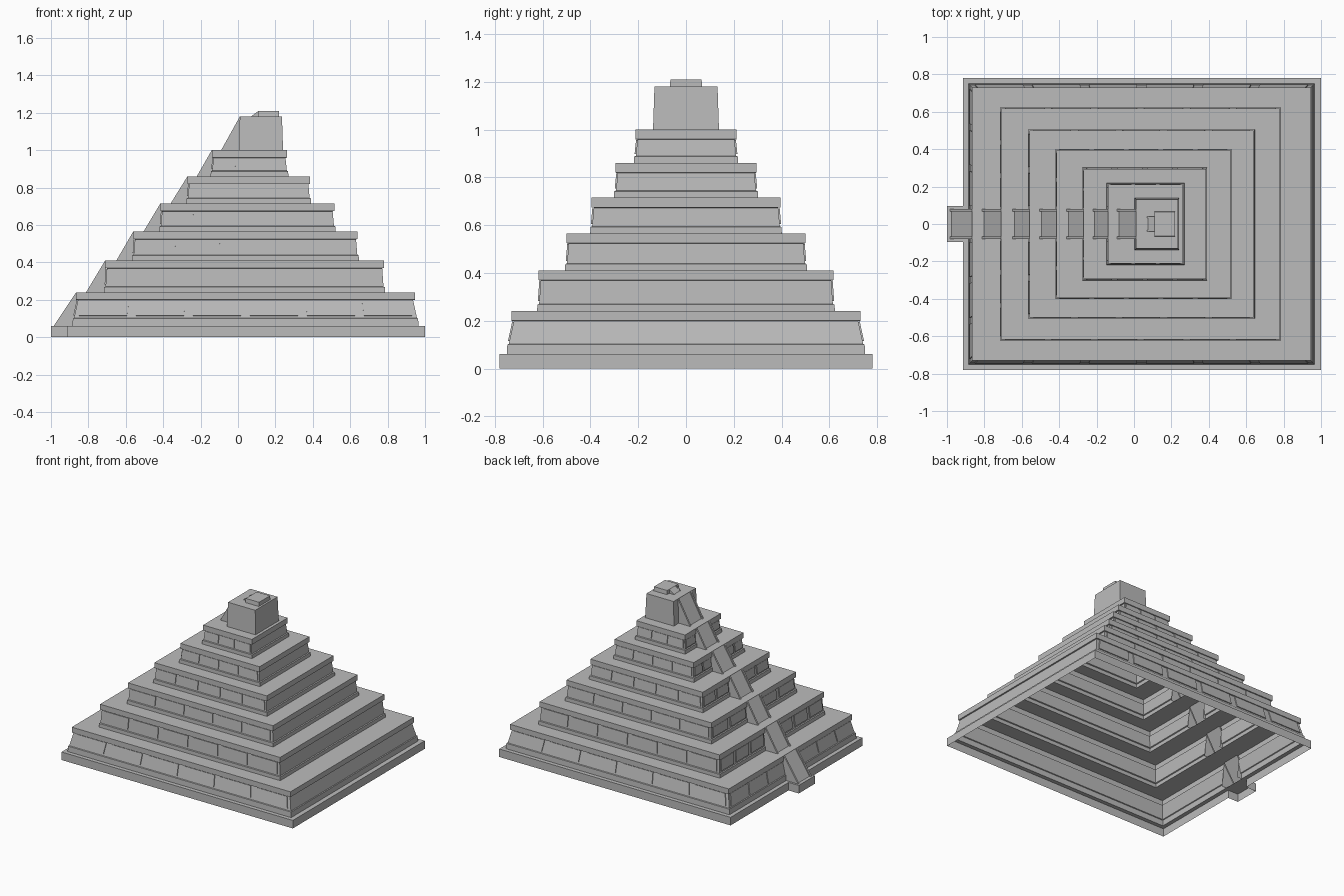
import bpy, bmesh
from mathutils import Vector

cube = bpy.data.objects.get("Cube")
if cube:
    bpy.data.objects.remove(cube, do_unlink=True)

stone = bpy.data.materials.new("grey_stone")
stone.use_nodes = True
GREY = (0.5, 0.5, 0.5, 1)
stone.diffuse_color = GREY
stone.node_tree.nodes["Principled BSDF"].inputs["Base Color"].default_value = GREY

STAIR = 0.08      # half width of the stairway
LANDING = 0.095   # half width of the landing


def finish(name, bm):
    mesh = bpy.data.meshes.new(name)
    bm.to_mesh(mesh)
    bm.free()
    mesh.materials.append(stone)
    obj = bpy.data.objects.new(name, mesh)
    bpy.context.collection.objects.link(obj)
    return obj


def ring(x0, x1, hy, z, gap=STAIR):
    """Rectangle, anticlockwise, with two extra points beside the stair."""
    return [Vector(p) for p in ((x0, -gap, z), (x0, -hy, z), (x1, -hy, z),
                                (x1, hy, z), (x0, hy, z), (x0, gap, z))]


def add_rings(bm, rings, cap=False):
    """Skin the rings; upright bands stay open behind the stair."""
    rows = [[bm.verts.new(p) for p in r] for r in rings]
    for low, high in zip(rows, rows[1:]):
        level = abs(low[0].co.z - high[0].co.z) < 1e-5
        for i in range(6 if level else 5):
            j = (i + 1) % 6
            bm.faces.new((low[i], low[j], high[j], high[i]))
    if cap:
        bm.faces.new(rows[-1])


def add_panels(bm, low, high, start, end, count, depth=0.006):
    """Row of raised blocks on the wall between two rings."""
    a, b, c, d = low[start], low[end], high[end], high[start]
    out = (b - a).cross(d - a).normalized() * depth

    def point(u, v):
        return a.lerp(b, u).lerp(d.lerp(c, u), v)

    for k in range(count):
        u0, u1 = (k + 0.08) / count, (k + 0.92) / count
        back = [point(u0, 0.12), point(u1, 0.12), point(u1, 0.97), point(u0, 0.97)]
        bv = [bm.verts.new(p) for p in back]
        fv = [bm.verts.new(p + out) for p in back]
        bm.faces.new(fv)
        for i in range(4):
            j = (i + 1) % 4
            bm.faces.new((bv[i], bv[j], fv[j], fv[i]))


def ramp(name, x0, z0, x1, z1, half, rail=0.013, sink=0.01):
    """Sloping stair with a low rail on either side, open underneath."""
    bm = bmesh.new()
    inner = half - rail
    section = [(half, 0), (inner, 0), (inner, sink),
               (-inner, sink), (-inner, 0), (-half, 0)]
    lows = [bm.verts.new((x0 + s, y, z0)) for y, s in section]
    tops = [bm.verts.new((x1 + s, y, z1)) for y, s in section]
    for i in range(5):
        bm.faces.new((lows[i], lows[i + 1], tops[i + 1], tops[i]))
    for i, y in ((0, half), (5, -half)):
        corner = bm.verts.new((x1 + 0.018, y, z0))
        tri = (lows[i], tops[i], corner)
        bm.faces.new(tri if i == 0 else tri[::-1])
    return finish(name, bm)


# Tiers: left x, right x, half depth, bottom z, top z, flare, panels per side
TIERS = [
    (-0.865, 0.945, 0.73, 0.06, 0.24, 0.02, 6),
    (-0.71, 0.78, 0.617, 0.24, 0.41, 0.006, 6),
    (-0.56, 0.64, 0.50, 0.41, 0.565, 0.006, 5),
    (-0.415, 0.515, 0.395, 0.565, 0.715, 0.006, 5),
    (-0.27, 0.385, 0.295, 0.715, 0.86, 0.006, 4),
    (-0.14, 0.263, 0.212, 0.86, 1.0, 0.006, 3),
]
SHRINE = (0.01, 0.235, 0.132, 1.0, 1.18, 0.006)


def foot(t):
    x0, x1, hy, z0, _, flare = t[:6]
    return ring(x0 - flare, x1 + flare, hy + flare, z0)


# Plinth and landing
bm = bmesh.new()
add_rings(bm, [ring(-0.915, 1.0, 0.78, 0, LANDING),
               ring(-0.915, 1.0, 0.78, 0.06, LANDING), foot(TIERS[0])])
finish("plinth", bm)

bm = bmesh.new()
outline = [(-0.915, LANDING), (-1.0, LANDING), (-1.0, -LANDING), (-0.915, -LANDING)]
low = [bm.verts.new((x, y, 0)) for x, y in outline]
top = [bm.verts.new((x, y, 0.06)) for x, y in outline]
for i in range(3):
    bm.faces.new((low[i], low[i + 1], top[i + 1], top[i]))
bm.faces.new(top)
finish("stair_landing", bm)

# Stepped tiers with a foot moulding, a leaning wall and a cornice
for n, t in enumerate(TIERS):
    x0, x1, hy, z0, z1, flare, count = t
    above = TIERS[n + 1] if n + 1 < len(TIERS) else SHRINE

    def grown(g, z):
        return ring(x0 - g, x1 + g, hy + g, z)

    mould = z0 + (0.04 if n == 0 else 0.027)
    wall_low = grown(flare - 0.008, mould + 0.003)
    wall_high = grown(-0.009, z1 - 0.042)
    bm = bmesh.new()
    add_rings(bm, [foot(t), grown(flare * 0.9, mould), wall_low, wall_high,
                   grown(0, z1 - 0.04), grown(0, z1), foot(above)])
    add_panels(bm, wall_low, wall_high, 1, 2, count)
    add_panels(bm, wall_low, wall_high, 3, 4, count)
    side = max(1, count // 2)
    add_panels(bm, wall_low, wall_high, 0, 1, side)
    add_panels(bm, wall_low, wall_high, 4, 5, side)
    finish(f"tier_{n + 1}", bm)

# Shrine on the summit
bm = bmesh.new()
x0, x1, hy, z0, z1, _ = SHRINE
add_rings(bm, [foot(SHRINE), ring(x0, x1, hy, z1)], cap=True)
finish("shrine", bm)

# Roof block with its small ramp
bm = bmesh.new()
add_rings(bm, [ring(0.11, 0.22, 0.068, z1, 0.04),
               ring(0.11, 0.22, 0.065, 1.21, 0.04)], cap=True)
finish("roof_block", bm)
ramp("roof_ramp", 0.07, z1, 0.11, 1.21, 0.04, 0.008, 0.004)

# One flight of stairs per level
FEET = [-0.985, -0.812, -0.65, -0.505, -0.36, -0.22, -0.09]
for n, (start, t) in enumerate(zip(FEET, TIERS + [SHRINE])):
    ramp(f"stair_flight_{n + 1}", start, t[3], t[0], t[4], STAIR)
